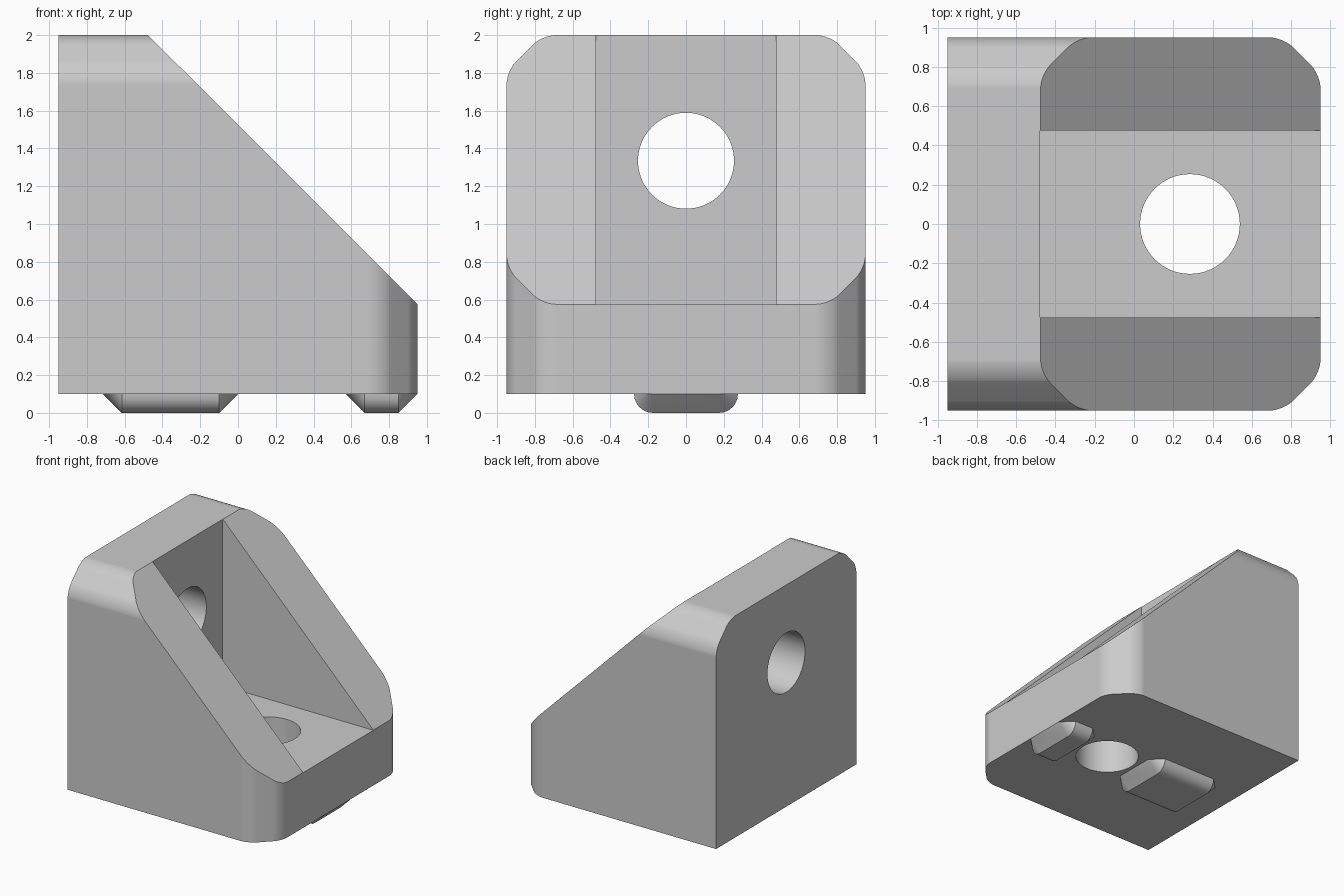
import bpy, bmesh, math
from mathutils import Vector

cube = bpy.data.objects.get("Cube")
if cube:
    bpy.data.objects.remove(cube, do_unlink=True)

HALF = 0.95            # half width of the bracket
BASE, TOP = 0.1, 2.0   # underside and top of the body
WALL_X, FLOOR_Z = -0.476, 0.575
HOLE_R = 0.254

grey = bpy.data.materials.new("plain_grey")
grey.use_nodes = True
grey.diffuse_color = (0.6, 0.6, 0.6, 1)
grey.node_tree.nodes["Principled BSDF"].inputs["Base Color"].default_value = (0.6, 0.6, 0.6, 1)


def make_object(name, bm):
    bmesh.ops.recalc_face_normals(bm, faces=bm.faces[:])
    mesh = bpy.data.meshes.new(name)
    bm.to_mesh(mesh)
    bm.free()
    obj = bpy.data.objects.new(name, mesh)
    bpy.context.collection.objects.link(obj)
    mesh.materials.append(grey)
    return obj


def activate(obj):
    bpy.ops.object.select_all(action='DESELECT')
    obj.select_set(True)
    bpy.context.view_layer.objects.active = obj


def cut(target, cutter):
    cutter.hide_render = True
    mod = target.modifiers.new("cut", 'BOOLEAN')
    mod.operation, mod.solver, mod.object = 'DIFFERENCE', 'EXACT', cutter
    activate(target)
    bpy.ops.object.modifier_apply(modifier=mod.name)
    bpy.data.objects.remove(cutter, do_unlink=True)


def finish(obj):
    activate(obj)
    bpy.ops.object.shade_smooth_by_angle(angle=math.radians(30))
    mod = obj.modifiers.new("flat_face_normals", 'WEIGHTED_NORMAL')
    mod.keep_sharp = True


def corner_edges(bm):
    """Long edges along the front uprights and along the top of the wall."""
    found = []
    for e in bm.edges:
        d = (e.verts[0].co - e.verts[1].co).normalized()
        mid = (e.verts[0].co + e.verts[1].co) / 2
        upright = abs(d.z) > 0.99 and mid.x > 0.7
        ridge = abs(d.x) > 0.99 and mid.z > 1.7
        if upright or ridge:
            found.append(e)
    return found


# Body: sloped side profile extruded across, corners chamfered then rounded
bm = bmesh.new()
profile = [(-HALF, BASE), (HALF, BASE), (HALF, FLOOR_Z), (WALL_X, TOP), (-HALF, TOP)]
face = bm.faces.new([bm.verts.new((x, -HALF, z)) for x, z in profile])
ext = bmesh.ops.extrude_face_region(bm, geom=[face])
bmesh.ops.translate(bm, vec=(0, 2 * HALF, 0),
                    verts=[g for g in ext["geom"] if isinstance(g, bmesh.types.BMVert)])
bmesh.ops.recalc_face_normals(bm, faces=bm.faces[:])
for offset, segments in ((0.19, 1), (0.07, 6)):
    bmesh.ops.bevel(bm, geom=corner_edges(bm), offset=offset, offset_type='OFFSET',
                    segments=segments, profile=0.5, affect='EDGES')
body = make_object("bracket_body", bm)

# Open channel between the two side ribs
bm = bmesh.new()
bmesh.ops.create_cube(bm, size=1)
low = Vector((WALL_X - 0.002, -0.476, FLOOR_Z - 0.002))
high = Vector((1.5, 0.476, 2.5))
for v in bm.verts:
    v.co = (low + high) / 2 + v.co * (high - low)
cut(body, make_object("channel_cutter", bm))

# Bolt holes through the wall and the floor
for axis, centre in (('X', (-0.75, 0, 1.335)), ('Z', (0.285, 0, 0.35))):
    bm = bmesh.new()
    bmesh.ops.create_cone(bm, cap_ends=True, segments=64, radius1=HOLE_R, radius2=HOLE_R, depth=0.8)
    cutter = make_object("hole_cutter", bm)
    if axis == 'X':
        cutter.data.transform(cutter.matrix_world.Rotation(math.pi / 2, 4, 'Y'))
    cutter.data.transform(cutter.matrix_world.Translation(centre))
    cut(body, cutter)
finish(body)


# Locating lugs: rounded sides, tapered ends
def lug(name, x0, x1, half=0.275, r=0.1, steps=6):
    bm = bmesh.new()
    for side in (-1, 1):
        for x, inward in ((x0, r), (x1, -r)):
            bm.verts.new((x, side * (half - r), BASE))
            for i in range(steps + 1):
                a = math.pi / 2 * i / steps
                y = side * (half - r + r * math.cos(a))
                bm.verts.new((x + inward, y, BASE - r * math.sin(a)))
    bmesh.ops.convex_hull(bm, input=bm.verts[:])
    bmesh.ops.dissolve_limit(bm, angle_limit=0.01, verts=bm.verts[:], edges=bm.edges[:])
    finish(make_object(name, bm))


lug("rear_lug", -0.715, 0.0)
lug("front_lug", 0.57, 0.95)
